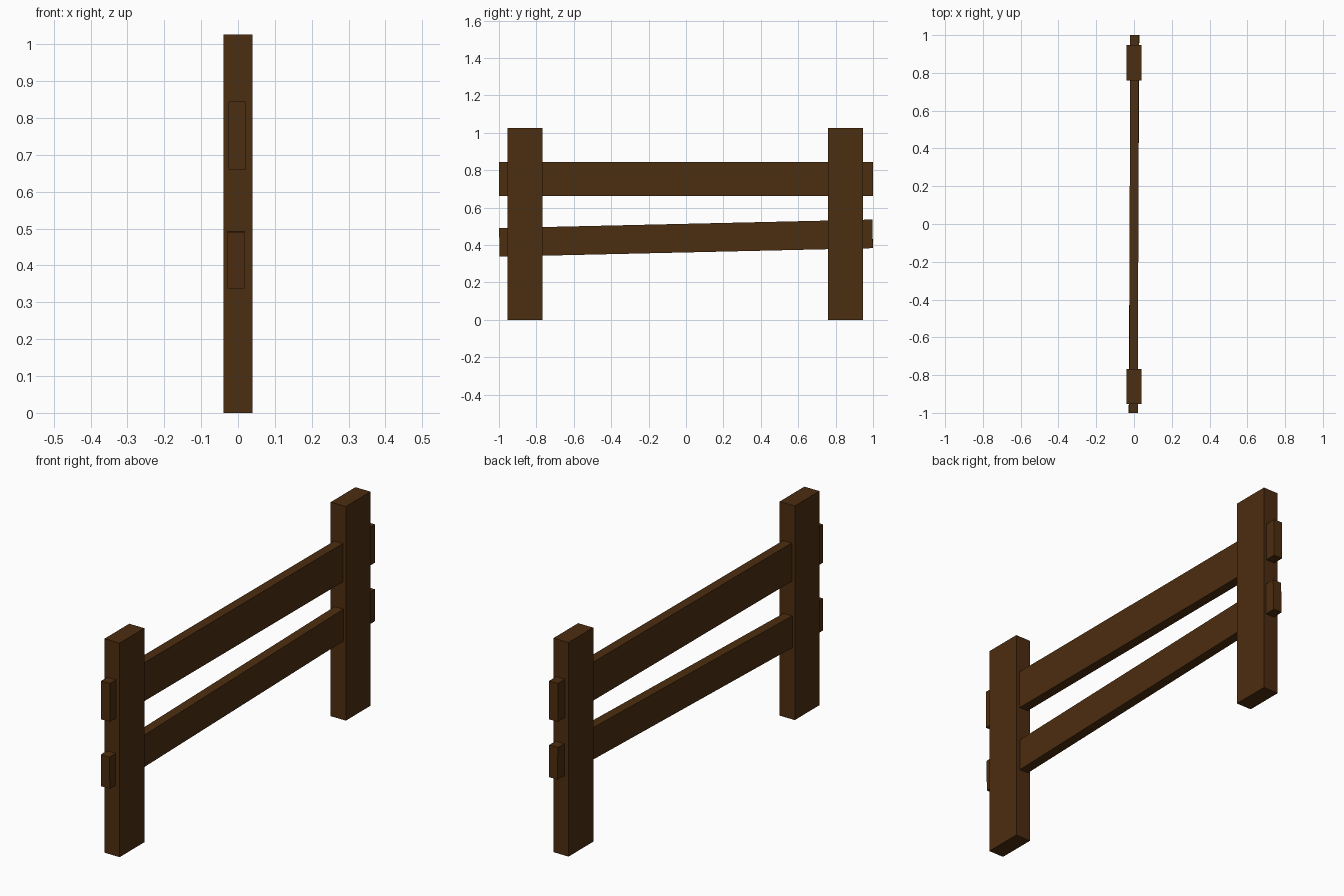
import bpy
from mathutils import Matrix, Euler

if "Cube" in bpy.data.objects:
    bpy.data.objects.remove(bpy.data.objects["Cube"])

wood = bpy.data.materials.new("dark_brown_wood")
wood.diffuse_color = (0.073, 0.026, 0.005, 1)
wood.use_nodes = True
wood.node_tree.nodes["Principled BSDF"].inputs["Base Color"].default_value = wood.diffuse_color


def plank(name, centre, size, rot=(0, 0, 0)):
    """Box of a given size, tilted about its own centre."""
    bpy.ops.mesh.primitive_cube_add(size=1)
    ob = bpy.context.object
    ob.name = name
    ob.data.transform(Matrix.Translation(centre)
                      @ Euler(rot).to_matrix().to_4x4()
                      @ Matrix.Diagonal((*size, 1)))
    ob.data.materials.append(wood)
    return ob


# Upright posts
for name, y in (("front_post", -0.86), ("back_post", 0.853)):
    plank(name, (0, y, 0.513), (0.08, 0.187, 1.026))

# Rails running through the posts, the lower one sloping slightly
plank("upper_rail", (0, 0, 0.753), (0.046, 2.0, 0.184), (0, 0, -0.0025))
plank("lower_rail", (0, 0, 0.437), (0.046, 1.996, 0.153), (0.0228, 0, -0.005))
